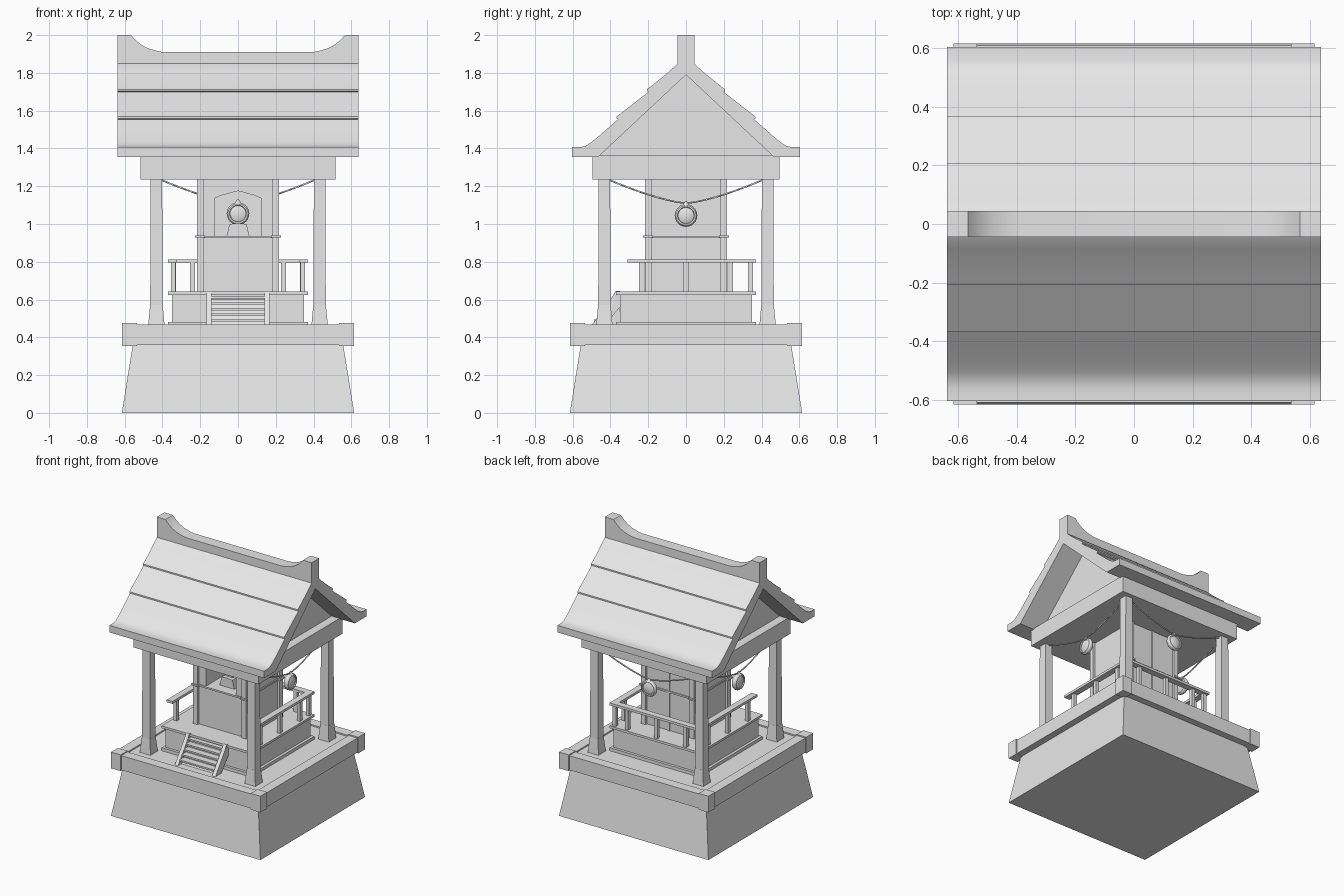
import bpy, bmesh, math
from mathutils import Vector, Matrix

if "Cube" in bpy.data.objects:
    bpy.data.objects.remove(bpy.data.objects["Cube"])

stone = bpy.data.materials.new("plain_grey")
stone.diffuse_color = (0.8, 0.8, 0.8, 1)
stone.use_nodes = True
stone.node_tree.nodes["Principled BSDF"].inputs["Base Color"].default_value = stone.diffuse_color


def finish(name, bm, smooth=False):
    bmesh.ops.recalc_face_normals(bm, faces=bm.faces[:])
    me = bpy.data.meshes.new(name)
    bm.to_mesh(me)
    bm.free()
    ob = bpy.data.objects.new(name, me)
    bpy.context.collection.objects.link(ob)
    me.materials.append(stone)
    if smooth:
        bpy.ops.object.select_all(action='DESELECT')
        ob.select_set(True)
        bpy.context.view_layer.objects.active = ob
        bpy.ops.object.shade_smooth_by_angle(angle=math.radians(30))
    return ob


def box(name, x, y, z, taper=1.0):
    """Box from (min, max) ranges; taper scales the top about its centre."""
    bm = bmesh.new()
    bmesh.ops.create_cube(bm, size=1)
    for v in bm.verts:
        t = taper if v.co.z > 0 else 1.0
        v.co = Vector((sum(x) / 2 + v.co.x * (x[1] - x[0]) * t,
                       sum(y) / 2 + v.co.y * (y[1] - y[0]) * t,
                       sum(z) / 2 + v.co.z * (z[1] - z[0])))
    return finish(name, bm)


def prism(name, pts, axis, a, b, smooth=False):
    """Extrude a 2D outline along x (points are y, z) or y (points are x, z)."""
    bm = bmesh.new()
    co = (lambda p, d: (d, p[0], p[1])) if axis == 'x' else (lambda p, d: (p[0], d, p[1]))
    face = bm.faces.new([bm.verts.new(co(p, a)) for p in pts])
    new = bmesh.ops.extrude_face_region(bm, geom=[face])['geom']
    step = Vector((b - a, 0, 0)) if axis == 'x' else Vector((0, b - a, 0))
    bmesh.ops.translate(bm, vec=step, verts=[g for g in new if isinstance(g, bmesh.types.BMVert)])
    return finish(name, bm, smooth)


def mirrored(half):
    """Complete an outline given from centre outwards on the positive side."""
    return half + [(-u, v) for u, v in reversed(half) if abs(u) > 1e-6]


def disc(name, loc, angle, profile):
    """Lathe of (radius, depth) points about a level axis facing -y, turned about z."""
    bm = bmesh.new()
    n = 24
    rings = [[bm.verts.new((r * math.cos(k * math.tau / n), d, r * math.sin(k * math.tau / n)))
              for k in range(n)] for r, d in profile]
    for r0, r1 in zip(rings, rings[1:]):
        for k in range(n):
            bm.faces.new((r0[k], r0[(k + 1) % n], r1[(k + 1) % n], r1[k]))
    bm.faces.new(rings[0])
    bm.faces.new(rings[-1])
    # pointed hanger on top
    bmesh.ops.create_cone(bm, cap_ends=True, segments=12, radius1=0.022, radius2=0.003, depth=0.03,
                          matrix=Matrix.Translation((0, 0, 0.062)))
    bmesh.ops.transform(bm, matrix=Matrix.Translation(loc) @ Matrix.Rotation(angle, 4, 'Z'),
                        verts=bm.verts[:])
    return finish(name, bm, True)


# stone base and rimmed ledge
box("base", (-.615, .615), (-.615, .615), (0, .362), taper=.905)
box("ledge_floor", (-.55, .55), (-.55, .55), (.36, .457))
for s in (-1, 1):
    lo, hi = sorted((s * .535, s * .608))
    box("ledge_rim_x", (-.56, .56), (lo, hi), (.36, .467))
    box("ledge_rim_y", (lo, hi), (-.56, .56), (.36, .467))
    for t in (-1, 1):
        ys = sorted((t * .535, t * .615))
        box("ledge_corner", sorted((s * .535, s * .615)), ys, (.354, .475))
        # corner pillars with flared feet
        cx, cy = s * .432, t * .432
        box("pillar", (cx - .033, cx + .033), (cy - .033, cy + .033), (.56, 1.24), taper=.92)
        box("pillar_foot", (cx - .044, cx + .044), (cy - .044, cy + .044), (.455, .57), taper=.76)

# inner platform
box("platform_foot", (-.37, .37), (-.37, .37), (.455, .48))
box("platform_body", (-.35, .35), (-.35, .35), (.475, .63))
box("platform_top", (-.37, .37), (-.37, .37), (.625, .642))

# stairs
for s in (-1, 1):
    prism("stair_side", [(-.505, .457), (-.40, .60), (-.372, .645), (-.35, .645), (-.35, .56), (-.435, .457)],
          'x', s * .14, s * .167)
for k in range(5):
    y = -.475 + k * .025
    z = .495 + k * .03
    box("stair_tread", (-.14, .14), (y - .012, y + .04), (z - .012, z))
prism("stair_riser", [(-.465, .457), (-.355, .60), (-.345, .457)], 'x', -.14, .14)

# railing on three sides
for s in (-1, 1):
    box("side_rail", sorted((s * .322, s * .37)), (-.31, .37), (.795, .813))
    for y in (-.235, 0, .235):
        box("side_rail_post", sorted((s * .33, s * .355)), (y - .014, y + .014), (.64, .797))
box("back_rail", (-.33, .33), (.322, .37), (.795, .813))
for x in (-.342, -.24, 0, .24, .342):
    box("back_rail_post", (x - .0135, x + .0135), (.329, .356), (.64, .797))

# shrine cell with a peaked niche
cell = box("cell_wall", (-.2, .2), (-.2, .2), (.64, 1.238))
niche = prism("niche_cutter", mirrored([(0, 1.175), (.085, 1.152), (.125, 1.135), (.125, .937)]),
              'y', -.3, .1)
niche.hide_render = True
niche.hide_viewport = True
cut = cell.modifiers.new("niche", 'BOOLEAN')
cut.object = niche
cut.operation = 'DIFFERENCE'
cut.solver = 'EXACT'
for s in (-1, 1):
    for t in (-1, 1):
        xs, ys = sorted((s * .18, s * .217)), sorted((t * .18, t * .217))
        box("cell_post", xs, ys, (.64, 1.238))
        box("cell_post_collar", sorted((s * .176, s * .228)), sorted((t * .176, t * .228)), (.929, .94))
    box("side_cell_rail", sorted((s * .19, s * .208)), (-.18, .18), (.925, .937))
    box("end_cell_rail", (-.18, .18), sorted((s * .19, s * .208)), (.925, .937))
box("back_cell_strip", (-.008, .008), (.19, .206), (.64, 1.238))

# mirror on a stand inside the niche
prism("mirror_stand", mirrored([(0, 1.005), (.045, 1.0), (.06, .936)]), 'y', -.13, -.05)
plate = [(.05, .014), (.06, .006), (.06, -.006), (.053, -.014), (.045, -.014), (.042, -.008),
         (.025, -.014)]
disc("mirror", (0, -.09, 1.055), 0, plate)

# sagging ropes with hanging medallions on the two sides and the back
for name, angle in (("right", math.pi / 2), ("back", math.pi), ("left", -math.pi / 2)):
    turn = Matrix.Rotation(angle, 4, 'Z')
    cu = bpy.data.curves.new(name + "_rope", 'CURVE')
    cu.dimensions = '3D'
    cu.bevel_depth = .005
    cu.bevel_resolution = 1
    sp = cu.splines.new('POLY')
    sp.points.add(16)
    for k, p in enumerate(sp.points):
        u = -1 + k / 8
        p.co = (*(turn @ Vector((u * .41, -.432, 1.11 + .125 * abs(u) ** 1.4))), 1)
    rope = bpy.data.objects.new(name + "_rope", cu)
    bpy.context.collection.objects.link(rope)
    cu.materials.append(stone)
    disc(name + "_medallion", turn @ Vector((0, -.432, 1.045)), angle,
         [(.025, .02), (.042, .012), (.045, .018), (.053, .018), (.06, .006), (.06, -.006),
          (.053, -.018), (.045, -.018), (.042, -.012), (.025, -.02)])

# top beam and gable
box("top_beam", (-.515, .515), (-.495, .495), (1.235, 1.362))
prism("gable", mirrored([(0, 1.80), (.475, 1.356)]), 'x', -.45, .45)

# stepped roof with a curved eave
half = [(0, 1.87), (.045, 1.848), (.085, 1.811), (.125, 1.777), (.165, 1.745), (.207, 1.713),
        (.207, 1.703), (.199, 1.699), (.368, 1.568), (.368, 1.558), (.36, 1.554),
        (.42, 1.502), (.465, 1.462), (.505, 1.43), (.53, 1.414), (.56, 1.407), (.603, 1.407),
        (.603, 1.355), (.465, 1.355)]
roof_outline = half + [(0, 1.79)] + [(-u, v) for u, v in reversed(half[1:])]
prism("roof", roof_outline, 'x', -.637, .637, True)

# ridge with upswept ends
ridge = [(0, 1.91), (.38, 1.91), (.41, 1.912), (.44, 1.919), (.475, 1.93), (.505, 1.945),
         (.53, 1.963), (.55, 1.981), (.566, 2.0), (.637, 2.0), (.637, 1.835)]
prism("ridge", mirrored(ridge), 'y', -.044, .044, True)
